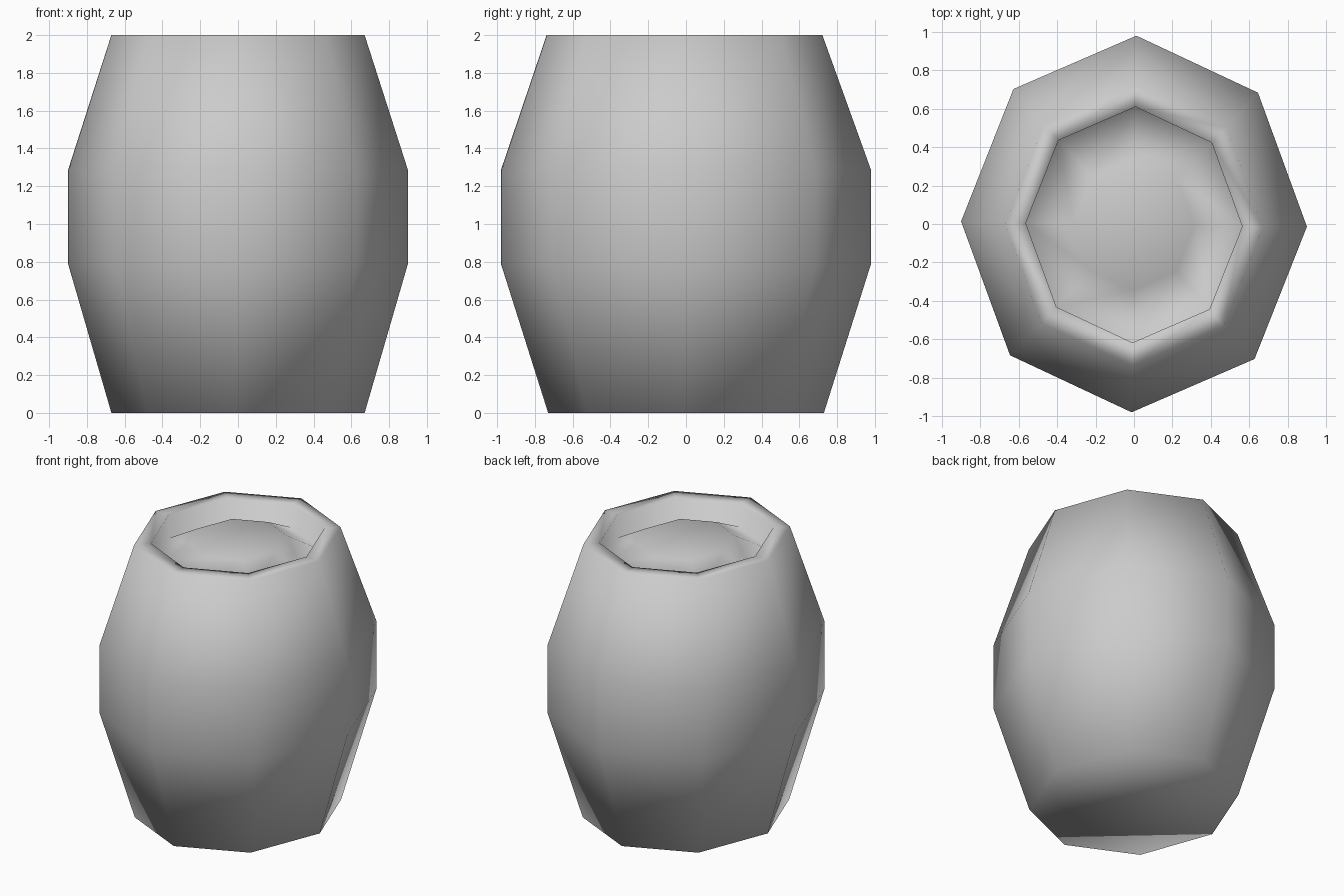
import bpy, bmesh, math

cube = bpy.data.objects.get("Cube")
if cube:
    bpy.data.objects.remove(cube, do_unlink=True)

SIDES = 8
WIDTH, DEPTH = 0.9, 0.98      # half sizes at the belly
TWIST = math.radians(-0.8)

# Barrel profile: (share of belly radius, height, shift in y)
PROFILE = [
    (0.745, 0.0, 0.0),        # base
    (1.0, 0.79, 0.0),         # lower belly
    (1.0, 1.285, 0.0),        # upper belly
    (0.745, 2.0, -0.008),     # outer rim
    (0.626, 2.0, -0.004),     # inner rim
    (0.626, 1.83, -0.004),    # foot of the recess wall
    (0.35, 1.97, 0.0),        # raised lid centre
]


def ring(bm, scale, z, shift):
    verts = []
    for i in range(SIDES):
        a = math.tau * i / SIDES + TWIST
        verts.append(bm.verts.new((WIDTH * scale * math.cos(a),
                                   DEPTH * scale * math.sin(a) + shift, z)))
    return verts


# Wooden barrel body with sunken lid
bm = bmesh.new()
rings = [ring(bm, *p) for p in PROFILE]
for low, high in zip(rings, rings[1:]):
    for i in range(SIDES):
        j = (i + 1) % SIDES
        bm.faces.new((low[i], low[j], high[j], high[i]))
bm.faces.new(rings[0][::-1])
bm.faces.new(rings[-1])
for face in bm.faces:
    face.smooth = True

mesh = bpy.data.meshes.new("barrel")
bm.to_mesh(mesh)
bm.free()
barrel = bpy.data.objects.new("barrel", mesh)
bpy.context.collection.objects.link(barrel)

# Plain grey
grey = bpy.data.materials.new("light_grey")
grey.use_nodes = True
colour = (0.6, 0.6, 0.6, 1.0)
grey.diffuse_color = colour
grey.node_tree.nodes["Principled BSDF"].inputs["Base Color"].default_value = colour
mesh.materials.append(grey)
